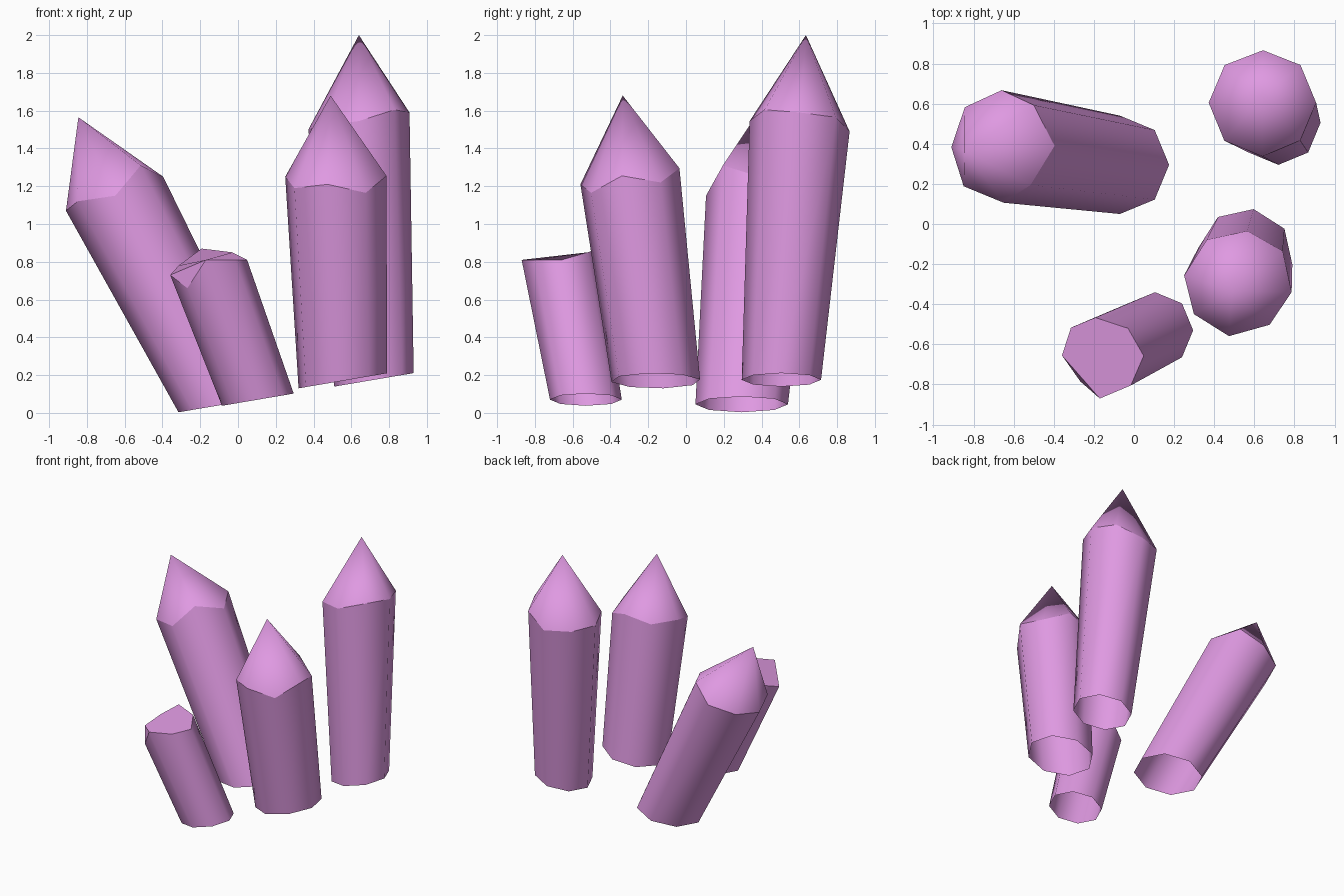
import bpy, bmesh
from math import cos, sin, radians
from mathutils import Vector

cube = bpy.data.objects.get("Cube")
if cube:
    bpy.data.objects.remove(cube)

# One flat crystal colour
COLOR = (0.74, 0.32, 0.76, 1)
pink = bpy.data.materials.new("crystal pink")
pink.use_nodes = True
pink.diffuse_color = COLOR
pink.node_tree.nodes["Principled BSDF"].inputs["Base Color"].default_value = COLOR

SIDES = 8
SLOPE = 0.17  # shared tilt of every base ring


def ring(centre, radius, turn):
    """Octagon whose plane rises towards +x."""
    points = []
    for k in range(SIDES):
        a = radians(turn + k * 360 / SIDES)
        x, y = radius * cos(a), radius * sin(a)
        points.append(Vector(centre) + Vector((x, y, SLOPE * x)))
    return points


def crystal(name, base, base_r, top, top_r, heights, tip=None, turn=0):
    """Open-bottomed tapered prism; rim heights vary, ending in a point or a break."""
    bm = bmesh.new()
    low = ring(base, base_r, turn)
    # Slide each rim corner along its prism edge to its own height
    high = [a.lerp(b, (z - a.z) / (b.z - a.z))
            for a, b, z in zip(low, ring(top, top_r, turn), heights)]
    low = [bm.verts.new(p) for p in low]
    high = [bm.verts.new(p) for p in high]
    apex = bm.verts.new(tip) if tip else None
    for k in range(SIDES):
        n = (k + 1) % SIDES
        bm.faces.new((low[k], low[n], high[n], high[k]))
        if apex:
            bm.faces.new((high[k], high[n], apex))
    if not apex:
        # Broken end: a chipped corner and the remaining break surface
        bm.faces.new(high[4:7])
        bm.faces.new(high[:5] + high[6:])
    for face in bm.faces:
        face.smooth = True
    # Crisp rim between the body and its end
    for k in range(SIDES):
        bm.edges.get((high[k], high[(k + 1) % SIDES])).smooth = False
    if not apex:
        bm.edges.get((high[4], high[6])).smooth = False
    mesh = bpy.data.meshes.new(name)
    bm.to_mesh(mesh)
    bm.free()
    mesh.materials.append(pink)
    obj = bpy.data.objects.new(name, mesh)
    bpy.context.collection.objects.link(obj)


crystal("tall_crystal", (0.72, 0.505, 0.175), 0.21, (0.64, 0.605, 1.55), 0.268,
        (1.59, 1.565, 1.49, 1.5, 1.5, 1.52, 1.545, 1.605), (0.64, 0.635, 2.0))

crystal("front_crystal", (0.555, -0.16, 0.17), 0.238, (0.52, -0.295, 1.23), 0.27,
        (1.255, 1.22, 1.295, 1.25, 1.25, 1.19, 1.21, 1.165), (0.49, -0.335, 1.68), -10)

crystal("leaning_crystal", (-0.07, 0.295, 0.045), 0.245, (-0.66, 0.387, 1.17), 0.28,
        (1.25, 1.28, 1.17, 1.11, 1.07, 1.12, 1.15, 1.31), (-0.845, 0.365, 1.565))

crystal("broken_crystal", (0.105, -0.53, 0.07), 0.19, (-0.163, -0.66, 0.79), 0.206,
        (0.81, 0.85, 0.87, 0.78, 0.73, 0.66, 0.81, 0.81))
